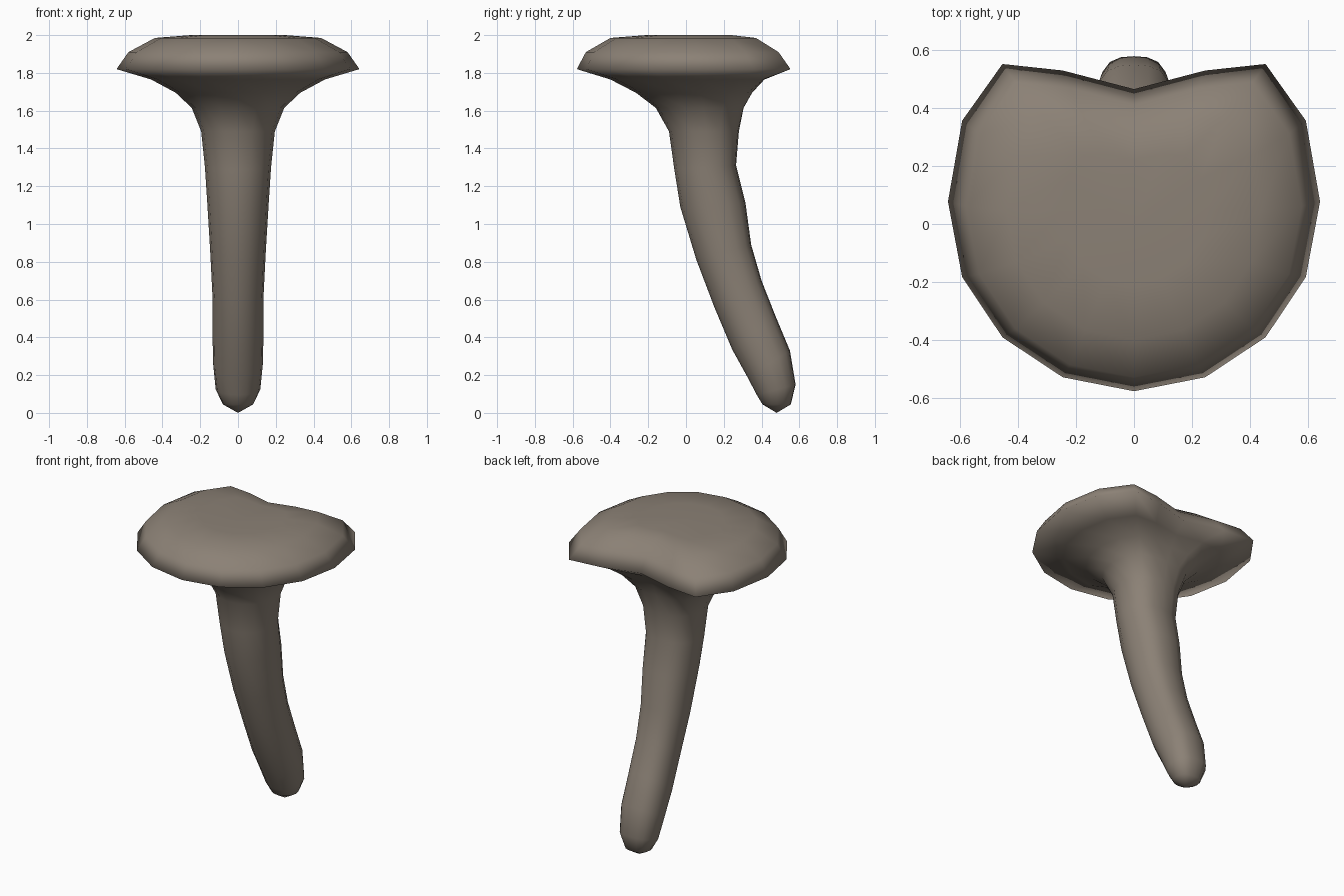
import bpy
import bmesh
import math

cube = bpy.data.objects.get("Cube")
if cube:
    bpy.data.objects.remove(cube, do_unlink=True)

SIDES = 16
# Heart-like rim outline, front to back: y factor at every 22.5 degrees
RIM = [-1.02, -0.945, -0.73, -0.405, 0.0, 0.435, 0.74, 0.705, 0.605]


def make_material(name, color):
    mat = bpy.data.materials.new(name)
    mat.use_nodes = True
    mat.diffuse_color = (*color, 1)
    mat.node_tree.nodes["Principled BSDF"].inputs["Base Color"].default_value = (*color, 1)
    return mat


def add_ring(bm, notch, half_width, front, back):
    """Closed section from front (y, z) to back (y, z), blended from round to notched."""
    prof = [(1 - notch) * -math.cos(math.pi * i / 8) + notch * RIM[i] for i in range(9)]
    low, high = min(prof), max(prof)
    verts = []
    for i in range(SIDES):
        t = (prof[min(i, SIDES - i)] - low) / (high - low)
        x = half_width * math.sin(2 * math.pi * i / SIDES)
        y = front[0] + t * (back[0] - front[0])
        z = front[1] + t * (back[1] - front[1])
        verts.append(bm.verts.new((x, y, z)))
    return verts


def loft(bm, rings):
    for a, b in zip(rings, rings[1:]):
        for i in range(SIDES):
            j = (i + 1) % SIDES
            bm.faces.new((a[i], a[j], b[j], b[i]))


def close_end(bm, ring, point):
    tip = bm.verts.new(point)
    for i in range(SIDES):
        bm.faces.new((ring[i], ring[(i + 1) % SIDES], tip))


# Sections from crown to tip: notch, half width, front (y, z), back (y, z)
cap = [
    (0.8, 0.25, (-0.21, 2.0), (0.24, 2.0)),
    (1.0, 0.44, (-0.40, 1.985), (0.37, 1.985)),
    (1.0, 0.58, (-0.53, 1.91), (0.49, 1.91)),
    (1.0, 0.643, (-0.578, 1.82), (0.553, 1.82)),
]
flare = [
    (0.8, 0.46, (-0.40, 1.765), (0.415, 1.765)),
    (0.6, 0.33, (-0.265, 1.695), (0.35, 1.695)),
    (0.4, 0.245, (-0.16, 1.615), (0.305, 1.615)),
    (0.25, 0.195, (-0.09, 1.49), (0.28, 1.49)),
]
stem = [
    (0.25, 0.175, (-0.062, 1.29), (0.265, 1.31)),
    (0.25, 0.162, (-0.03, 1.09), (0.315, 1.11)),
    (0.25, 0.147, (0.055, 0.81), (0.345, 0.89)),
    (0.25, 0.136, (0.15, 0.56), (0.40, 0.70)),
    (0.25, 0.135, (0.245, 0.335), (0.475, 0.51)),
    (0.25, 0.132, (0.325, 0.19), (0.55, 0.33)),
    (0.25, 0.118, (0.375, 0.095), (0.58, 0.15)),
    (0.25, 0.08, (0.405, 0.045), (0.555, 0.045)),
]

# One continuous smooth body
bm = bmesh.new()
rings = [add_ring(bm, *section) for section in cap + flare + stem]
loft(bm, rings)
close_end(bm, rings[0], (0, 0.0, 1.995))
close_end(bm, rings[-1], (0, 0.48, 0.0))
bmesh.ops.recalc_face_normals(bm, faces=bm.faces[:])
for face in bm.faces:
    face.smooth = True

mesh = bpy.data.meshes.new("notched_cap_and_stem")
bm.to_mesh(mesh)
bm.free()
mesh.materials.append(make_material("warm grey", (0.26, 0.22, 0.18)))
body = bpy.data.objects.new("notched_cap_and_stem", mesh)
bpy.context.collection.objects.link(body)
